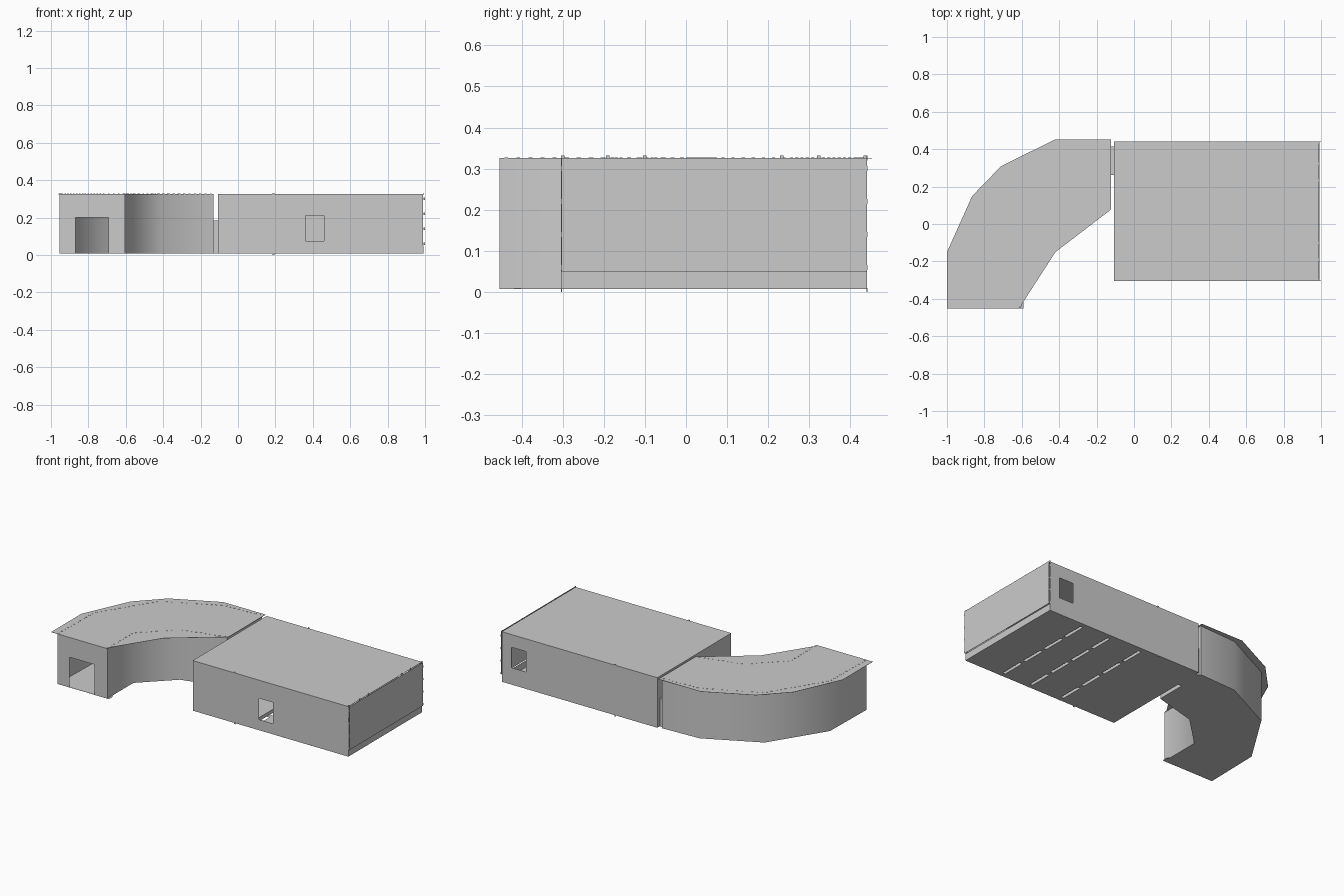
import bpy, math
from mathutils import Vector

if "Cube" in bpy.data.objects:
    bpy.data.objects.remove(bpy.data.objects["Cube"])

grey = bpy.data.materials.new("plain grey")
grey.diffuse_color = (0.6, 0.6, 0.6, 1)
grey.use_nodes = True
grey.node_tree.nodes["Principled BSDF"].inputs["Base Color"].default_value = grey.diffuse_color
T = 0.0012                # sheet thickness
FLOOR, ROOF = 0.007, 0.326


def make(name, verts, faces, thick=T, offset=0.0, smooth=False):
    me = bpy.data.meshes.new(name)
    me.from_pydata(verts, [], faces)
    me.materials.append(grey)
    ob = bpy.data.objects.new(name, me)
    bpy.context.collection.objects.link(ob)
    bpy.ops.object.select_all(action='DESELECT')
    ob.select_set(True)
    bpy.context.view_layer.objects.active = ob
    if thick:
        mod = ob.modifiers.new("thickness", 'SOLIDIFY')
        mod.thickness, mod.offset = thick, offset
        bpy.ops.object.modifier_apply(modifier=mod.name)
    if smooth:
        bpy.ops.object.shade_smooth_by_angle(angle=math.radians(55))
    return ob


def sheet(name, pts, z, offset):
    """Flat horizontal panel from an outline listed anticlockwise."""
    return make(name, [(x, y, z) for x, y in pts], [list(range(len(pts)))], T, offset)


def wall(name, p, q, z0=FLOOR, z1=ROOF, hole=None):
    """Upright panel from p to q; hole = (start, end, bottom, top) along its length."""
    p, q = Vector(p), Vector(q)
    length = (q - p).length
    us, zs = [0, length], [z0, z1]
    if hole:
        us = sorted(set(us + list(hole[:2])))
        zs = sorted(set(zs + list(hole[2:])))
    d = (q - p) / length
    verts = [((p + d * u).x, (p + d * u).y, z) for z in zs for u in us]
    n, faces = len(us), []
    for j in range(len(zs) - 1):
        for i in range(n - 1):
            um, zm = (us[i] + us[i + 1]) / 2, (zs[j] + zs[j + 1]) / 2
            if hole and hole[0] < um < hole[1] and hole[2] < zm < hole[3]:
                continue
            a = j * n + i
            faces.append((a, a + 1, a + n + 1, a + n))
    return make(name, verts, faces)


def curved_wall(name, path):
    n = len(path)
    verts = [(x, y, z) for z in (FLOOR, ROOF) for x, y in path]
    return make(name, verts, [(i, i + 1, n + i + 1, n + i) for i in range(n - 1)], smooth=True)


def boxes(name, items):
    """Several small boxes in one object, each (x, y, z, sx, sy, sz)."""
    verts, faces = [], []
    for x, y, z, sx, sy, sz in items:
        b = len(verts)
        verts += [(x + i * sx / 2, y + j * sy / 2, z + k * sz / 2)
                  for i in (-1, 1) for j in (-1, 1) for k in (-1, 1)]
        faces += [[b + v for v in f] for f in
                  ((0, 1, 3, 2), (4, 6, 7, 5), (0, 4, 5, 1),
                   (2, 3, 7, 6), (0, 2, 6, 4), (1, 5, 7, 3))]
    return make(name, verts, faces, 0)


def rect(x0, x1, y0, y1):
    return [(x0, y0), (x1, y0), (x1, y1), (x0, y1)]


# Room shell; the right wall hangs just outside the other panels
X0, X1, Y0, Y1 = -0.106, 0.99, -0.303, 0.44
sheet("room_roof", rect(X0, X1, Y0, Y1), ROOF, -1)
wall("room_front_wall", (X0, Y0), (X1, Y0), hole=(0.466, 0.566, 0.075, 0.21))
wall("room_back_wall", (X1, Y1), (X0, Y1), hole=(0.07, 0.17, 0.115, 0.245))
wall("room_left_wall", (X0, Y1), (X0, Y0), hole=(0.025, 0.177, FLOOR, 0.185))
wall("room_right_wall", (0.997, Y0), (0.997, Y1), z0=0.05)
wall("room_right_sill", (X1, Y0), (X1, Y1), z1=0.05)

# Room floor in strips, with slotted joints and low rails between them
slots = [0.30, 0.53, 0.73]
edges = [X0] + [s + d for s in slots for d in (-0.01, 0.01)] + [X1]
for i in range(0, len(edges), 2):
    sheet("room_floor_%d" % (i // 2 + 1), rect(edges[i], edges[i + 1], Y0, Y1), FLOOR, 1)
boxes("floor_bridges", [(s, y, FLOOR + T / 2, 0.02, 0.03, T)
                        for s in slots for y in (-0.29, -0.11, 0.07, 0.25, 0.425)])
boxes("floor_rails", [(s - 0.01, (Y0 + Y1) / 2, FLOOR + 0.012, T, Y1 - Y0 - 0.01, 0.024)
                      for s in slots])

# Small joint tabs on the room
boxes("roof_tabs", [(X1, y, ROOF, 0.004, 0.009, 0.012)
                    for y in (-0.30, -0.19, -0.10, 0.233, 0.323, 0.436)]
      + [(0.19, y, ROOF, 0.01, 0.003, 0.012) for y in (Y0, Y1)])
boxes("floor_tabs", [(0.19, y, 0.005, 0.01, 0.003, 0.01) for y in (Y0, Y1)])
boxes("right_wall_tabs", [(0.996, y, z, 0.008, 0.003, 0.012)
                          for y in (Y0, Y1) for z in (0.06, 0.14, 0.22, 0.30)])

# Corridor walls, each listed so the outside lies to the right of travel
outer = [(-0.132, 0.43), (-0.39, 0.418), (-0.73, 0.25), (-0.948, -0.095), (-0.955, -0.4525)]
inner = [(-0.605, -0.4525), (-0.605, -0.19), (-0.41, 0.0), (-0.132, 0.075)]
curved_wall("corridor_outer_wall", outer)
curved_wall("corridor_inner_wall", inner)
wall("corridor_front_wall", outer[-1], inner[0], hole=(0.085, 0.262, FLOOR, 0.2))
wall("corridor_end_wall", inner[-1], outer[0], hole=(0.19, 0.34, FLOOR, 0.185))

# Overhanging corridor roof, and a floor that follows the walls
sheet("corridor_roof",
      [(-1, -0.4525), (-0.615, -0.4525), (-0.42, -0.15), (-0.122, 0.078), (-0.122, 0.4525),
       (-0.42, 0.4525), (-0.71, 0.31), (-0.865, 0.15), (-1, -0.15)], ROOF, -1)
sheet("corridor_floor", [outer[-1], (-0.592, -0.4525), (-0.592, -0.418), (-0.605, -0.4)]
      + inner[1:] + outer[:-1], FLOOR, 1)

# Rows of tabs where the corridor walls pass through the roof
tabs = []
for path in (outer, inner):
    for a, b in zip(path, path[1:]):
        a, b = Vector(a), Vector(b)
        n = max(2, round((b - a).length / 0.03))
        for i in range(n):
            c = a.lerp(b, (i + 0.5) / n)
            tabs.append((c.x, c.y, ROOF, 0.008, 0.008, 0.003))
boxes("corridor_roof_tabs", tabs)

# Short doorway passage joining corridor and room
for name, y in (("passage_near_side", 0.263), ("passage_far_side", 0.415)):
    wall(name, (-0.132, y), (X0, y), z1=0.185)
sheet("passage_lid", rect(-0.132, X0, 0.263, 0.415), 0.185, -1)
sheet("passage_floor", rect(-0.132, X0, 0.263, 0.415), FLOOR, 1)
